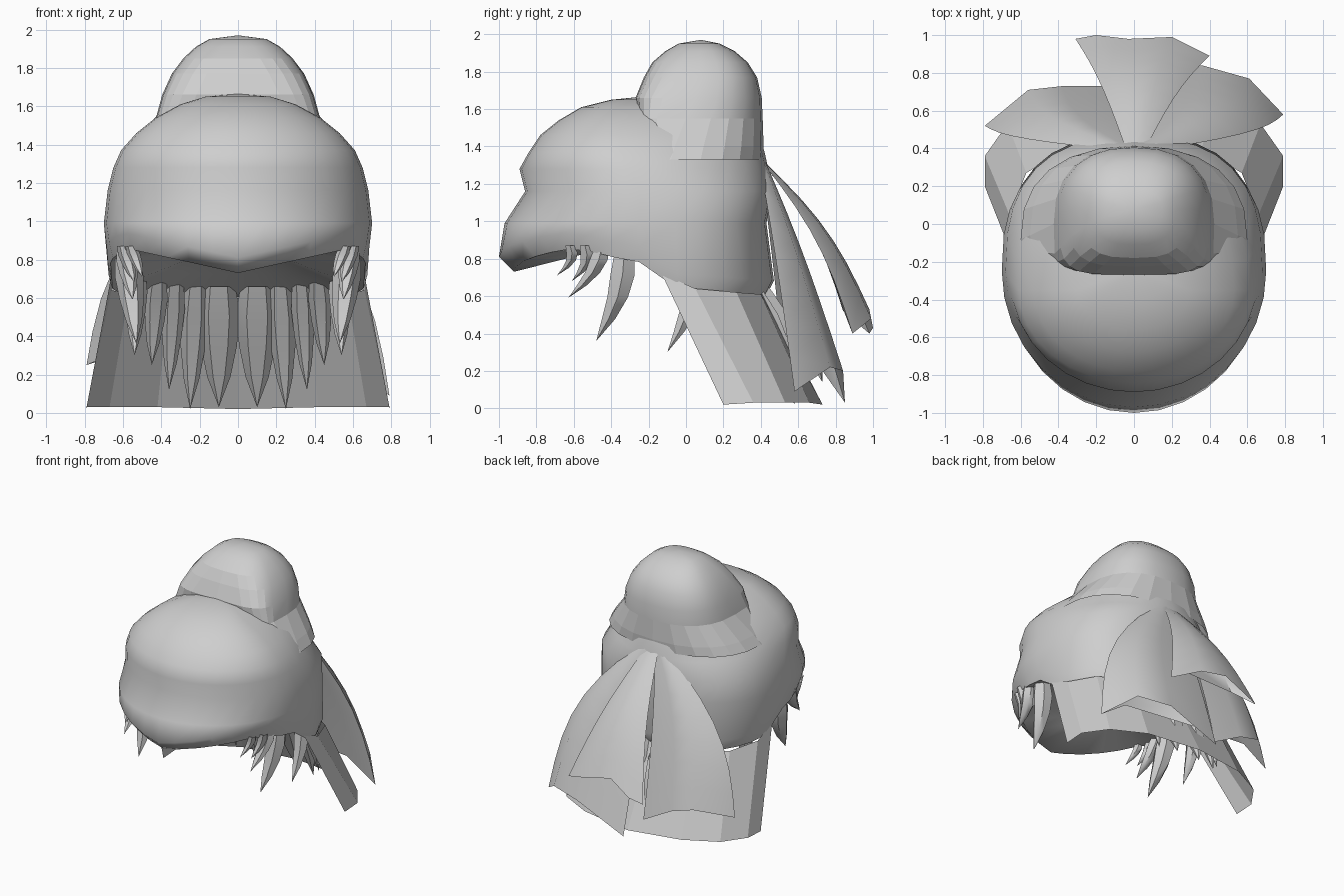
import bpy, bmesh, math
from mathutils import Vector

cube = bpy.data.objects.get("Cube")
if cube:
    bpy.data.objects.remove(cube, do_unlink=True)

GREY = (0.62, 0.62, 0.62, 1)
cloth = bpy.data.materials.new("plain grey")
cloth.use_nodes = True
cloth.diffuse_color = GREY
shader = next(n for n in cloth.node_tree.nodes if n.type == 'BSDF_PRINCIPLED')
shader.inputs["Base Color"].default_value = GREY


def add_grid(bm, rows, closed):
    """Skin a list of equal-length point rows."""
    grid = [[bm.verts.new(p) for p in row] for row in rows]
    count = len(rows[0])
    for low, high in zip(grid, grid[1:]):
        for i in range(count if closed else count - 1):
            j = (i + 1) % count
            bm.faces.new((low[i], low[j], high[j], high[i]))


def finish(name, bm, smooth=None, mirror=False):
    bmesh.ops.remove_doubles(bm, verts=bm.verts, dist=0.0005)
    bmesh.ops.recalc_face_normals(bm, faces=bm.faces)
    mesh = bpy.data.meshes.new(name)
    bm.to_mesh(mesh)
    bm.free()
    mesh.materials.append(cloth)
    obj = bpy.data.objects.new(name, mesh)
    bpy.context.collection.objects.link(obj)
    if smooth:
        bpy.ops.object.select_all(action='DESELECT')
        obj.select_set(True)
        bpy.context.view_layer.objects.active = obj
        bpy.ops.object.shade_smooth_by_angle(angle=math.radians(smooth))
    if mirror:
        obj.modifiers.new("mirror", 'MIRROR').use_clip = True
    return obj


def ring(front, back, half, middle, front_power, back_power, count):
    """Egg-shaped outline in plan; a higher power is squarer."""
    points = []
    for i in range(count):
        a = math.tau * i / count
        c, s = math.cos(a), math.sin(a)
        e = 2 / (back_power if s > 0 else front_power)
        reach = back - middle if s > 0 else front - middle
        points.append((math.copysign(abs(c) ** e, c) * half, middle + abs(s) ** e * reach))
    return points


def rim_height(x, y):
    """Lower edge of the cap: a pointed peak in front, dropping to the nape."""
    if y < -0.6:
        return min(0.86, 0.73 + 0.22 * abs(x))
    knots = [(-0.6, 0.86), (-0.27, 0.78), (-0.18, 0.79), (-0.05, 0.64), (0.5, 0.6)]
    for (y0, z0), (y1, z1) in zip(knots, knots[1:]):
        if y <= y1:
            return z0 + (z1 - z0) * (y - y0) / (y1 - y0)


# Cap: hollow underside, two rings along the rim, then level rings to the crown
rim = ring(-0.92, 0.43, 0.665, -0.25, 2, 2.6, 32)
hollow = Vector((0, -0.25, 0.9))
rows = [[hollow] * len(rim)]
rows.append([hollow.lerp((x, y, rim_height(x, y)), 0.6) for x, y in rim])
for lift, outline in [(0, rim), (0.08, ring(-1, 0.47, 0.685, -0.25, 2, 2.6, 32))]:
    rows.append([(x, y, rim_height(x, y) + lift) for x, y in outline])
for z, front, back, half, middle in [
        (0.99, -0.97, 0.43, 0.7, -0.25), (1.16, -0.86, 0.46, 0.68, -0.25),
        (1.28, -0.89, 0.44, 0.65, -0.3), (1.37, -0.84, 0.42, 0.61, -0.35),
        (1.46, -0.78, 0.39, 0.53, -0.35), (1.54, -0.68, 0.34, 0.43, -0.35),
        (1.61, -0.56, 0.25, 0.3, -0.35), (1.65, -0.4, 0.1, 0.17, -0.3),
        (1.665, -0.25, -0.25, 0, -0.25)]:
    back_power = 2.6 if z < 1.2 else 2.1
    rows.append([(x, y, z) for x, y in ring(front, back, half, middle, 2, back_power, 32)])
bm = bmesh.new()
add_grid(bm, rows, True)
finish("cap", bm, 60)

# Domed bun, square in front and flaring over the cap at its sides
rows = []
for z, front, back, half, middle, power in [
        (1.33, -0.22, 0.41, 0.6, -0.08, 3), (1.4, -0.24, 0.415, 0.55, -0.06, 3.5),
        (1.55, -0.255, 0.41, 0.425, 0, 5.5), (1.66, -0.27, 0.405, 0.395, 0.05, 4.5),
        (1.77, -0.225, 0.38, 0.345, 0.08, 3.6), (1.85, -0.18, 0.33, 0.285, 0.08, 3),
        (1.91, -0.11, 0.26, 0.22, 0.08, 2.6), (1.95, -0.04, 0.18, 0.15, 0.08, 2.4),
        (1.97, 0.08, 0.08, 0, 0.08, 2)]:
    rows.append([(x, y, z) for x, y in ring(front, back, half, middle, power, 2.4, 24)])
bm = bmesh.new()
add_grid(bm, rows, True)
bun = finish("bun", bm, 60)
# Faceted band: flat faces low down, rising in front
for face in bun.data.polygons:
    if face.center.z < 1.56 or (face.center.y < -0.15 and face.center.z < 1.85):
        face.use_smooth = False

# Neck drape sloping down and back
drape_top = [(0.66, -0.13, 0.72), (0.66, 0.05, 0.64), (0.57, 0.27, 0.62),
             (0.36, 0.4, 0.61), (0, 0.43, 0.6)]
drape_base = [(0.79, 0.2, 0.02), (0.79, 0.36, 0.03), (0.67, 0.53, 0.03),
              (0.42, 0.66, 0.03), (0, 0.73, 0.02)]
bm = bmesh.new()
add_grid(bm, [drape_top, drape_base], False)
finish("neck_drape", bm, mirror=True)

# Three hollow ribbon tails fanning out from the knot: bulge and hem points
tails = {
    "middle_tail": ((0, 0.05, 0.03), [
        (-0.2, 0.84, 0.52), (-0.31, 0.98, 0.4), (-0.2, 1, 0.43), (-0.03, 0.98, 0.53),
        (0.2, 0.99, 0.48), (0.4, 0.89, 0.4), (0.22, 0.84, 0.53)]),
    "left_tail": ((0.13, 0, 0.05), [
        (0.55, 0.56, 0.26), (0.79, 0.58, 0.09), (0.61, 0.77, 0.22), (0.36, 0.84, 0.2),
        (-0.05, 0.85, 0.03), (0, 0.73, 0.2)]),
    "right_tail": ((0.13, 0, 0.05), [
        (-0.55, 0.56, 0.35), (-0.79, 0.52, 0.25), (-0.56, 0.71, 0.32),
        (-0.38, 0.73, 0.27), (-0.14, 0.73, 0.14), (-0.2, 0.64, 0.27)]),
}
for name, (bulge, hem) in tails.items():
    hem = [Vector(p) for p in hem]
    centre = sum(hem, Vector()) / len(hem)
    rows = []
    for k in range(8):
        t = k / 7
        row = []
        for p in hem:
            start = Vector((0.16 * p.x, 0.41 + 0.12 * (p.y - centre.y), 1.32))
            # the outer edges swell sideways, the inner ones hang straight
            swell = Vector((bulge[0] * p.x / 0.7, bulge[1], bulge[2]))
            row.append(start.lerp(p, t) + swell * math.sin(math.pi * t))
        rows.append(row)
    bm = bmesh.new()
    add_grid(bm, rows, True)
    finish(name, bm, 50)

# Curved hair locks under the rim: root, tip, half width
locks = [
    ((0.1, 0.36, 0.66), (0.1, 0.6, 0.03), 0.11),
    ((0.22, 0.34, 0.66), (0.25, 0.58, 0.02), 0.075),
    ((0.33, 0.27, 0.68), (0.36, 0.49, 0.12), 0.06),
    ((0.42, 0.18, 0.7), (0.45, 0.36, 0.25), 0.06),
    ((0.53, 0.04, 0.74), (0.54, -0.1, 0.3), 0.06),
    ((0.58, -0.33, 0.83), (0.53, -0.48, 0.36), 0.075),
    ((0.59, -0.45, 0.86), (0.55, -0.63, 0.59), 0.055),
    ((0.6, -0.54, 0.87), (0.54, -0.61, 0.68), 0.04),
    ((0.56, -0.62, 0.87), (0.5, -0.69, 0.71), 0.035),
]
bm = bmesh.new()
for root, tip, width in locks:
    root, tip = Vector(root), Vector(tip)
    rows = []
    for t, size in [(0, 0.8), (0.25, 1), (0.5, 0.85), (0.75, 0.55), (1, 0)]:
        mid = root.lerp(tip, t) + Vector((0, 0.04, 0)) * math.sin(math.pi * t)
        rows.append([mid + Vector((math.cos(a), math.sin(a), 0)) * width * size
                     for a in (math.tau * i / 6 for i in range(6))])
    add_grid(bm, rows, True)
finish("hair_locks", bm, 50).modifiers.new("mirror", 'MIRROR').use_mirror_merge = False
